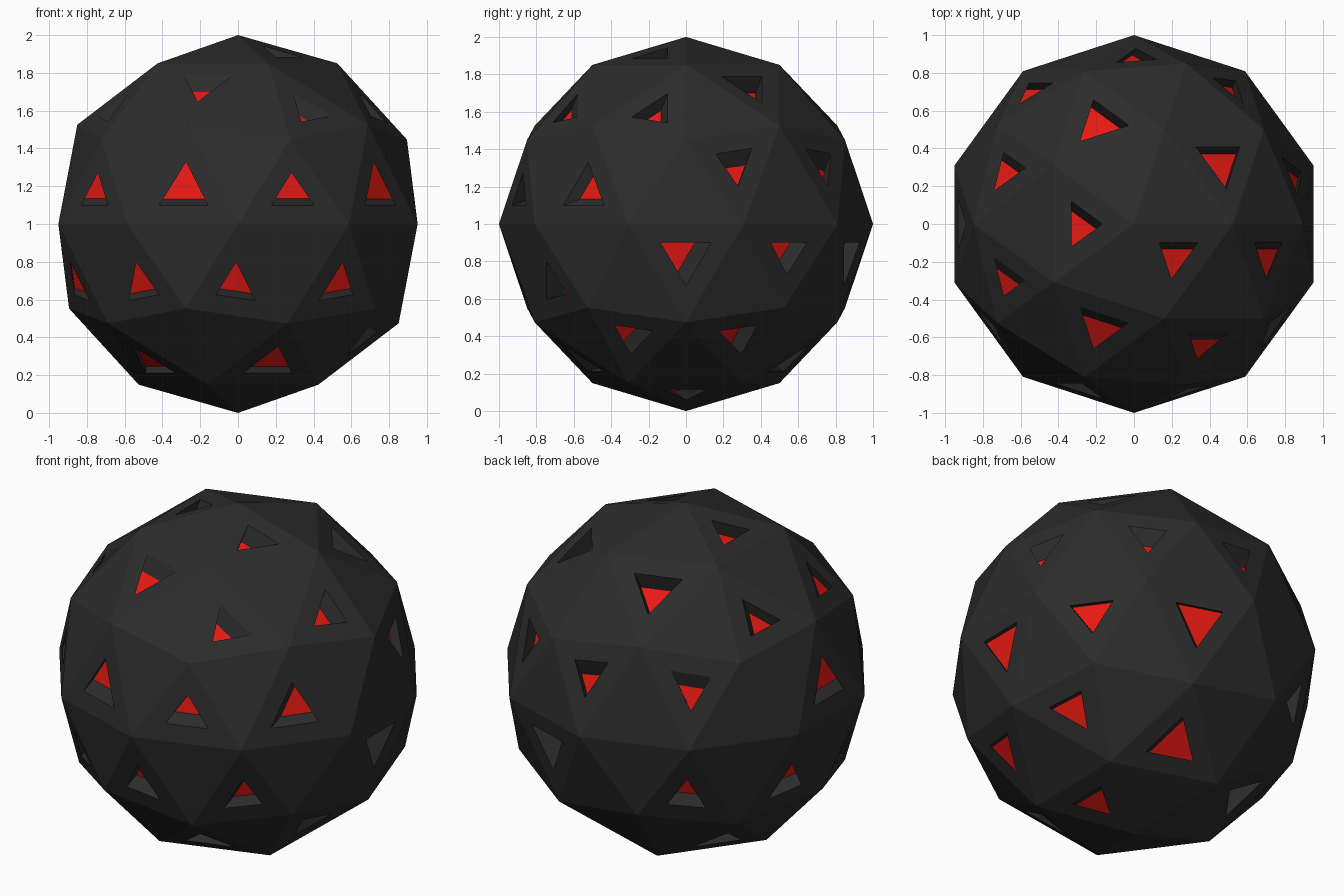
import bpy, bmesh
from math import radians, cos, sin
from mathutils import Vector

if "Cube" in bpy.data.objects:
    bpy.data.objects.remove(bpy.data.objects["Cube"])


def material(name, color):
    m = bpy.data.materials.new(name)
    m.diffuse_color = (*color, 1)
    m.use_nodes = True
    m.node_tree.nodes["Principled BSDF"].inputs["Base Color"].default_value = m.diffuse_color
    return m


# (radius, height) of the face centres in each horizontal band of the ball
CAP, MID, SIDE = (.284, .90), (.567, .742), (.722, .608)
HIGH, LOW = (.88, .324), (.90, .165)
# corner faces sit 13.4 degrees from their main vertex
OFF = 13.4

# Each group of pockets is sunk along one shared direction:
# direction -> list of (band, +1 upper / -1 lower half, azimuths)
groups = [
    # top pockets
    ((-.02, -.035, -.09), [(CAP, 1, (180, -36)), (MID, 1, (36, 108, 252)),
                           (SIDE, 1, (-OFF, -72 + OFF, 144 + OFF, 216 - OFF)),
                           (HIGH, 1, (18, 54, 90, 126))]),
    # front pockets
    ((0, .09, .035), [(LOW, 1, (-36, -72, -108, -144)),
                      (HIGH, -1, (-54, -90, -126, -162)),
                      (MID, -1, (-72, 216))]),
    # right and lower pockets
    ((-.069, -.063, .042), [(LOW, -1, (0, 36, 72)),
                            (SIDE, -1, (-36 + OFF, 36 - OFF)),
                            (CAP, -1, (0,)), (MID, -1, (72,))]),
    # back left pockets
    ((.06, -.07, .037), [(HIGH, -1, (126, 162)), (LOW, 1, (180,)),
                         (MID, -1, (144,))]),
]

# faceted ball
bm = bmesh.new()
bmesh.ops.create_icosphere(bm, subdivisions=2, radius=1)
bm.faces.ensure_lookup_table()


def face_at(band, side, azimuth):
    a = radians(azimuth)
    p = Vector((band[0] * cos(a), band[0] * sin(a), side * band[1]))
    return min(bm.faces, key=lambda f: (f.calc_center_median() - p).length)


picked = [(Vector(d), [face_at(b, s, a) for b, s, angles in bands for a in angles])
          for d, bands in groups]

# triangular pockets with red floors
for direction, faces in picked:
    bmesh.ops.inset_individual(bm, faces=faces, thickness=.1, use_even_offset=True)
    floors = bmesh.ops.extrude_discrete_faces(bm, faces=faces)["faces"]
    for f in floors:
        f.material_index = 1
        for v in f.verts:
            v.co += direction

bmesh.ops.translate(bm, verts=bm.verts, vec=(0, 0, 1))
for f in bm.faces:
    f.smooth = False
mesh = bpy.data.meshes.new("faceted_ball")
bm.to_mesh(mesh)
bm.free()
mesh.materials.append(material("dark_shell", (.025, .025, .025)))
mesh.materials.append(material("red_floor", (.8, .01, .006)))
ball = bpy.data.objects.new("faceted_ball", mesh)
bpy.context.collection.objects.link(ball)
